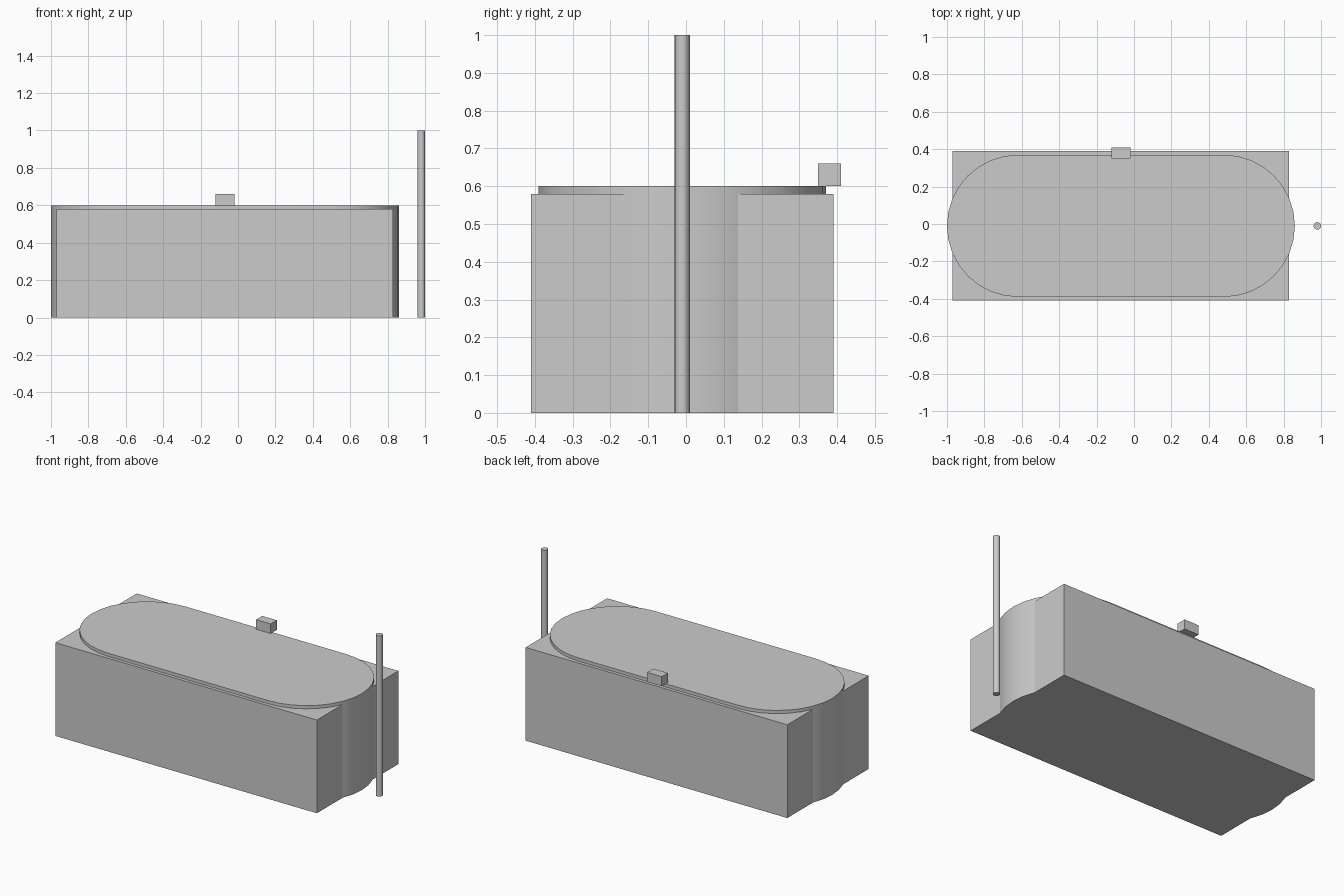
import bpy, bmesh, math

if "Cube" in bpy.data.objects:
    bpy.data.objects.remove(bpy.data.objects["Cube"])

CX, CY = -0.07, -0.01


def box(name, size, loc):
    bpy.ops.mesh.primitive_cube_add(size=1, location=loc)
    ob = bpy.context.object
    ob.name = name
    ob.scale = size
    bpy.ops.object.transform_apply(location=False, rotation=False, scale=True)
    return ob


def smooth(ob):
    bpy.ops.object.select_all(action='DESELECT')
    ob.select_set(True)
    bpy.context.view_layer.objects.active = ob
    bpy.ops.object.shade_smooth_by_angle(angle=math.radians(30))


def stadium(name, half_len, radius, height, steps=16):
    # Two half circles joined by straight sides, extruded upward
    bm = bmesh.new()
    verts = []
    for side, start in ((1, -math.pi / 2), (-1, math.pi / 2)):
        for i in range(steps + 1):
            a = start + math.pi * i / steps
            verts.append(bm.verts.new((side * (half_len - radius) + radius * math.cos(a),
                                       radius * math.sin(a), 0)))
    face = bm.faces.new(verts)
    ext = bmesh.ops.extrude_face_region(bm, geom=[face], use_keep_orig=True)
    top = [v for v in ext['geom'] if isinstance(v, bmesh.types.BMVert)]
    bmesh.ops.translate(bm, verts=top, vec=(0, 0, height))
    bmesh.ops.recalc_face_normals(bm, faces=bm.faces)
    mesh = bpy.data.meshes.new(name)
    bm.to_mesh(mesh)
    bm.free()
    ob = bpy.data.objects.new(name, mesh)
    bpy.context.collection.objects.link(ob)
    return ob


# Rectangular surround
box("tub_surround", (1.8, 0.8, 0.58), (CX, CY, 0.29))

# Rounded tub body, slightly taller than the surround
tub = stadium("tub_body", 0.93, 0.38, 0.6)
tub.location = (CX, CY, 0)
smooth(tub)

# Small tap block on the back rim
box("tap_block", (0.1, 0.06, 0.06), (CX, 0.38, 0.63))

# Upright pole beside the tub
bpy.ops.mesh.primitive_cylinder_add(vertices=16, radius=0.02, depth=1, location=(0.98, CY, 0.5))
pole = bpy.context.object
pole.name = "upright_pole"
smooth(pole)
